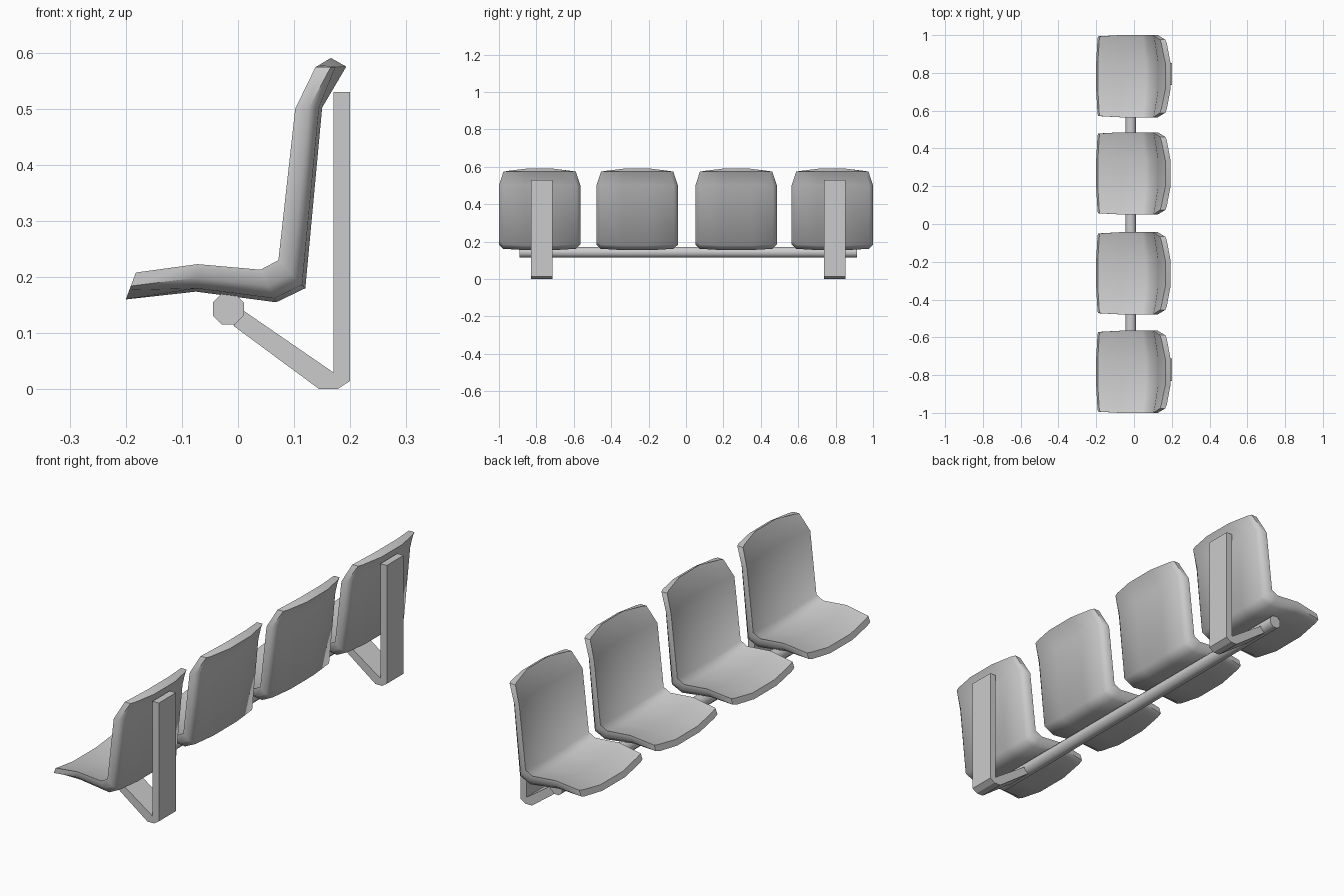
import bpy, bmesh, math

if "Cube" in bpy.data.objects:
    bpy.data.objects.remove(bpy.data.objects["Cube"])


def finish(name, bm, angle):
    bmesh.ops.recalc_face_normals(bm, faces=bm.faces)
    me = bpy.data.meshes.new(name)
    bm.to_mesh(me)
    bm.free()
    ob = bpy.data.objects.new(name, me)
    bpy.context.collection.objects.link(ob)
    bpy.ops.object.select_all(action='DESELECT')
    ob.select_set(True)
    bpy.context.view_layer.objects.active = ob
    bpy.ops.object.shade_smooth_by_angle(angle=math.radians(angle))
    return ob


def prism(name, profile, y0, y1, angle):
    """Extrude an xz profile along y."""
    bm = bmesh.new()
    a = [bm.verts.new((x, y0, z)) for x, z in profile]
    b = [bm.verts.new((x, y1, z)) for x, z in profile]
    bm.faces.new(a)
    bm.faces.new(b[::-1])
    n = len(a)
    for i in range(n):
        j = (i + 1) % n
        bm.faces.new((a[i], b[i], b[j], a[j]))
    return finish(name, bm, angle)


# Seat shell: side-edge line (front) and centre line of the underside (back)
FRONT = [(-0.182, 0.208), (-0.072, 0.223), (0.04, 0.213),
         (0.072, 0.23), (0.102, 0.50), (0.138, 0.574)]
BACK = [(-0.20, 0.16), (-0.075, 0.174), (0.068, 0.155),
        (0.12, 0.18), (0.15, 0.502), (0.193, 0.575)]
WIDTH = [0.97, 1, 1, 1, 1, 0.89]
# Across the width: y, depth of the sitting surface, depth of the outer surface
COLS = [(0.2175, 0.0, 0.5), (0.195, 0.12, 0.88), (0.08, 0.5, 1.0)]
COLS = [(-y, f, b) for y, f, b in COLS] + COLS[::-1]


def seat(name, yc):
    bm = bmesh.new()
    loops = []
    last = len(FRONT) - 1
    for i, (f, b, w) in enumerate(zip(FRONT, BACK, WIDTH)):
        def point(y, t, lift=0):
            return bm.verts.new((f[0] + t * (b[0] - f[0]), yc + y * w,
                                 f[1] + t * (b[1] - f[1]) + lift))
        top, under = [], []
        for y, tf, tb in COLS:
            lift = 0.032 * tf if i == last else 0
            if i in (0, last) and abs(y) == 0.195:
                tb = 0.65
            top.append(point(y, tf, lift))
            under.append(point(y, tb))
        loops.append(top + under[::-1])
    n = len(loops[0])
    for a, b in zip(loops, loops[1:]):
        for k in range(n):
            m = (k + 1) % n
            bm.faces.new((a[k], a[m], b[m], b[k]))
    # close the front lip and the top edge
    for lp in (loops[0], loops[-1]):
        for k in range(n // 2 - 1):
            bm.faces.new((lp[k], lp[k + 1], lp[n - 2 - k], lp[n - 1 - k]))
    return finish(name, bm, 60)


for i, y in enumerate((-0.7825, -0.261, 0.268, 0.7825)):
    seat(f"seat_{i + 1}", y)

# Support bar under the seats
ring = [(-0.017 + 0.03 * math.cos(math.radians(22.5 + 45 * k)),
         0.143 + 0.03 * math.sin(math.radians(22.5 + 45 * k))) for k in range(8)]
prism("support_bar", ring, -0.89, 0.915, 50)

# Wall brackets: upright plate with a sloping strut up to the bar
BRACKET = [(0.20, 0.53), (0.20, 0.015), (0.177, 0.0), (0.145, 0.0),
           (-0.008, 0.113), (0.010, 0.140), (0.17, 0.03), (0.17, 0.53)]
prism("bracket_front", BRACKET, -0.83, -0.713, 30)
prism("bracket_rear", BRACKET, 0.737, 0.852, 30)
